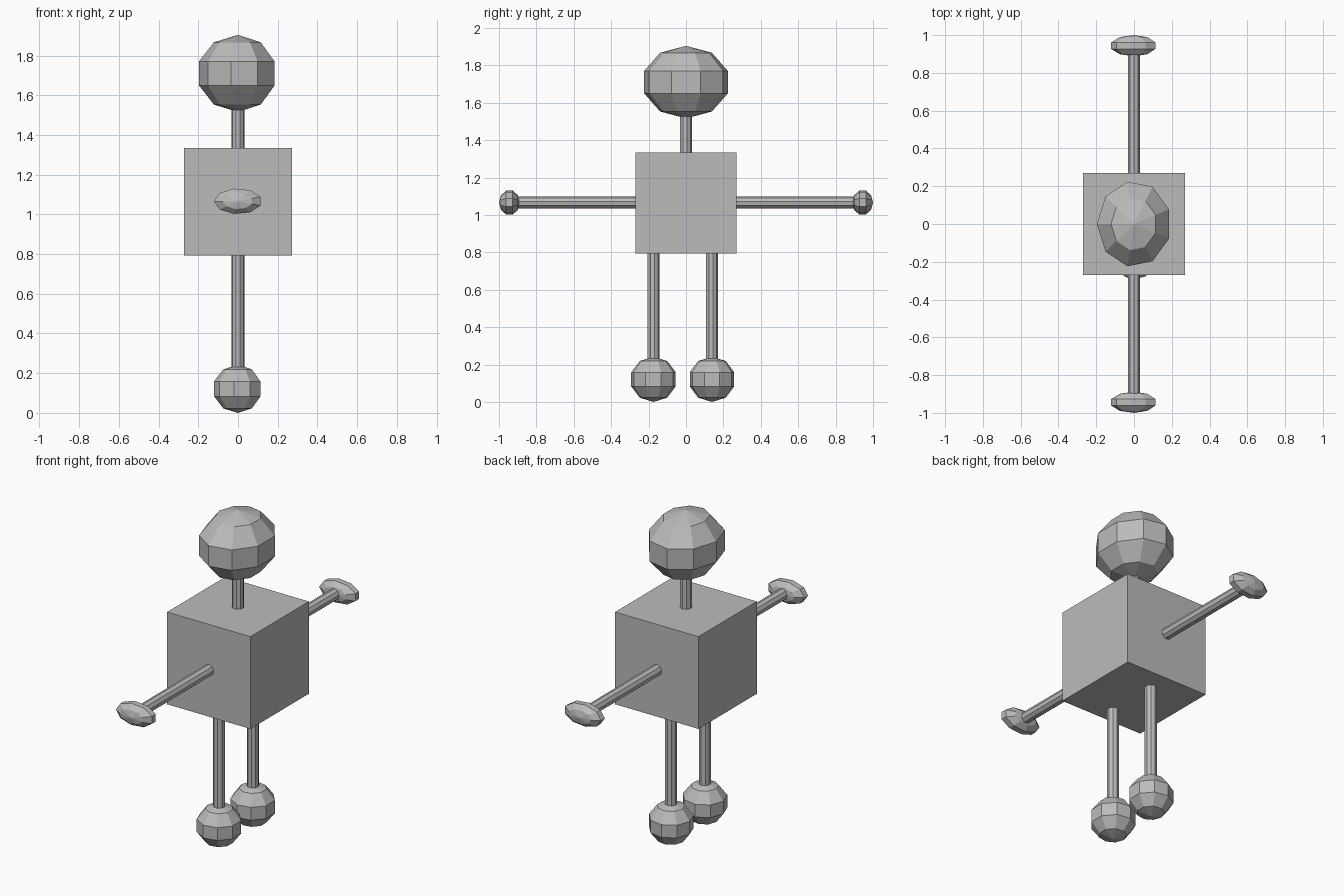
import bpy
from math import radians

if "Cube" in bpy.data.objects:
    bpy.data.objects.remove(bpy.data.objects["Cube"])

grey = bpy.data.materials.new("plain grey")
grey.diffuse_color = (0.5, 0.5, 0.5, 1)
grey.use_nodes = True
grey.node_tree.nodes["Principled BSDF"].inputs["Base Color"].default_value = grey.diffuse_color
SIDES = 9


def finish(name):
    obj = bpy.context.object
    obj.name = name
    obj.data.materials.append(grey)
    return obj


def ball(name, loc, size, tilt=0):
    """Faceted ball with its own radii; one corner points to -x."""
    bpy.ops.mesh.primitive_uv_sphere_add(segments=SIDES, ring_count=5, radius=1)
    obj = finish(name)
    # turn the corner to -x before stretching
    for v in obj.data.vertices:
        v.co.x, v.co.y = v.co.y, -v.co.x
    if min(v.co.x for v in obj.data.vertices) > -0.95:
        for v in obj.data.vertices:
            v.co.x, v.co.y = -v.co.x, -v.co.y
    obj.scale = size
    obj.rotation_euler.x = radians(tilt)
    obj.location = loc


def rod(name, loc, length, tilt=0):
    bpy.ops.mesh.primitive_cylinder_add(vertices=SIDES, radius=0.033, depth=length,
                                        location=loc, rotation=(radians(tilt), 0, 0))
    finish(name)


# Body
bpy.ops.mesh.primitive_cube_add(size=0.542, location=(0, 0, 1.064))
finish("body")

# Neck and head
rod("neck", (0, 0, 1.46), 0.3)
ball("head", (0, 0, 1.71), (0.207, 0.239, 0.194))

# Arms and hands
for side, s in (("front", -1), ("back", 1)):
    rod(side + "_arm", (0, s * 0.565, 1.066), 0.72, 90)
    ball(side + "_hand", (0, s * 0.944, 1.066), (0.127, 0.068, 0.056), 90)

# Legs and feet
for side, y in (("front", -0.174), ("back", 0.139)):
    rod(side + "_leg", (0, y, 0.51), 0.62)
    ball(side + "_foot", (0, y, 0.121), (0.127, 0.127, 0.121))
